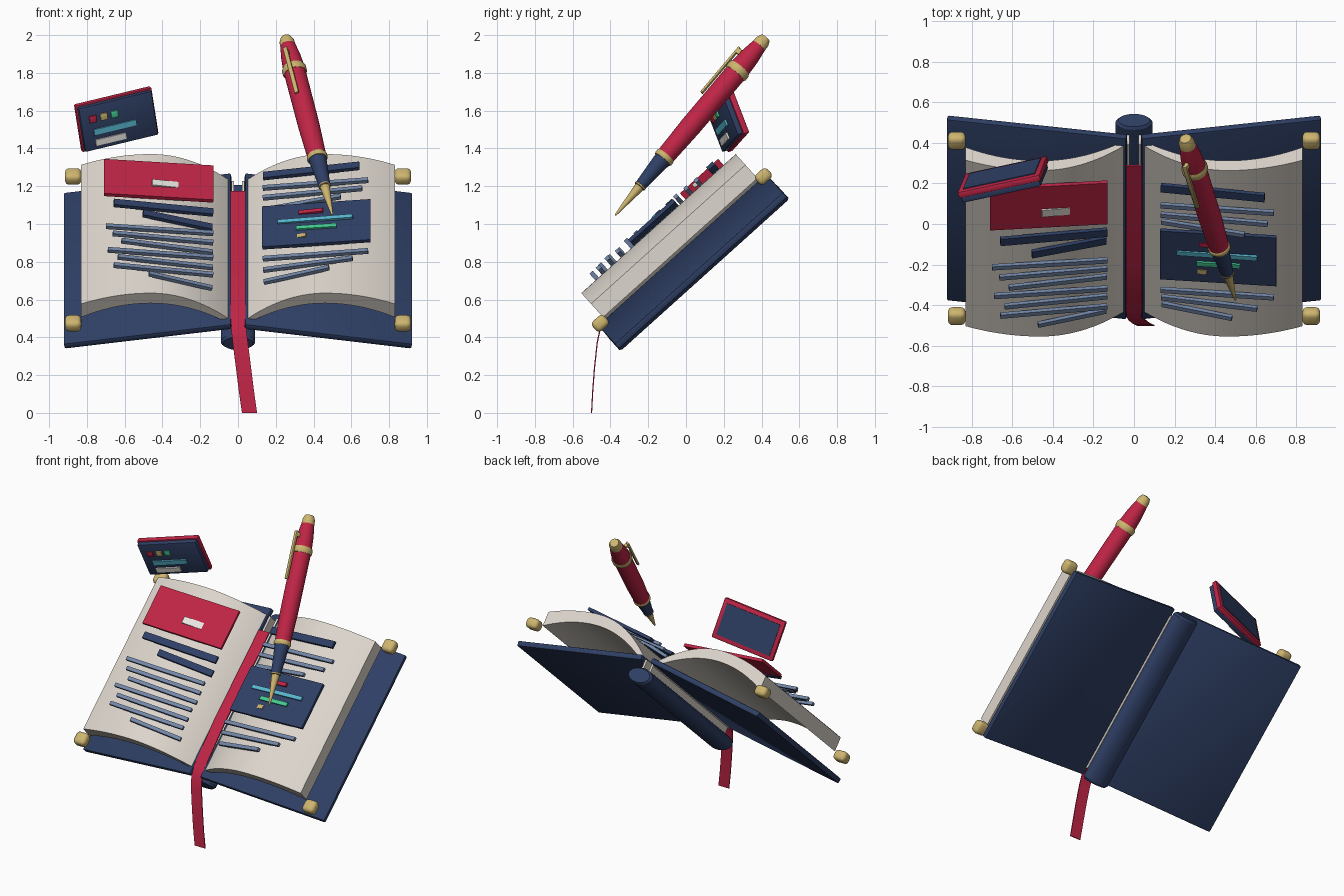
import bpy, bmesh, math
from mathutils import Matrix, Vector

if "Cube" in bpy.data.objects:
    bpy.data.objects.remove(bpy.data.objects["Cube"])


def material(name, r, g, b):
    m = bpy.data.materials.new(name)
    m.use_nodes = True
    m.diffuse_color = (r, g, b, 1)
    m.node_tree.nodes["Principled BSDF"].inputs["Base Color"].default_value = (r, g, b, 1)
    return m


NAVY = material("navy", .028, .05, .13)
RED = material("crimson", .52, .018, .06)
CREAM = material("cream paper", .72, .67, .61)
GOLD = material("gold", .61, .46, .16)
SLATE = material("slate blue", .17, .24, .39)
CYAN = material("sky blue", .1, .48, .64)
GREEN = material("mint green", .06, .61, .3)
WHITE = material("off white", .82, .8, .75)


def finish(bm, name, mat, matrix, smooth=False):
    bmesh.ops.recalc_face_normals(bm, faces=bm.faces)
    mesh = bpy.data.meshes.new(name)
    bm.to_mesh(mesh)
    bm.free()
    mesh.materials.append(mat)
    ob = bpy.data.objects.new(name, mesh)
    bpy.context.collection.objects.link(ob)
    ob.matrix_world = matrix
    if smooth:
        bpy.ops.object.select_all(action='DESELECT')
        ob.select_set(True)
        bpy.context.view_layer.objects.active = ob
        bpy.ops.object.shade_smooth_by_angle(angle=math.radians(40))
    return ob


def box(name, mat, matrix, size, bevel=0, segments=2):
    bm = bmesh.new()
    bmesh.ops.create_cube(bm, size=1, matrix=Matrix.Diagonal((*size, 1)))
    if bevel:
        bmesh.ops.bevel(bm, geom=bm.edges[:], offset=bevel, segments=segments,
                        profile=.5, affect='EDGES')
    return finish(bm, name, mat, matrix, bevel > 0)


def lathe(name, mat, matrix, profile, steps=32):
    bm = bmesh.new()
    verts = [bm.verts.new((r, 0, z)) for r, z in profile]
    edges = [bm.edges.new(pair) for pair in zip(verts, verts[1:])]
    bmesh.ops.spin(bm, geom=verts + edges, cent=(0, 0, 0), axis=(0, 0, 1),
                   angle=math.tau, steps=steps, use_merge=True)
    bmesh.ops.remove_doubles(bm, verts=bm.verts, dist=.0001)
    return finish(bm, name, mat, matrix, True)


def sweep(name, mat, matrix, lower, upper, smooth=True):
    """Closed strip between two matching grids: each is a list of point pairs."""
    bm = bmesh.new()
    rings = [[bm.verts.new(p) for p in (*a, *reversed(b))] for a, b in zip(lower, upper)]
    for p, q in zip(rings, rings[1:]):
        for i in range(4):
            j = (i + 1) % 4
            bm.faces.new((p[i], p[j], q[j], q[i]))
    bm.faces.new(rings[0])
    bm.faces.new(rings[-1])
    return finish(bm, name, mat, matrix, smooth)


# Book frame: x across, y up the page, z out of the page
BOOK = Matrix.Rotation(math.radians(42), 4, 'X')
MID = .5625


def place(x, v, n, tilt=0):
    return BOOK @ Matrix.Translation((x, v, n)) @ Matrix.Rotation(tilt, 4, 'Y')


def page_height(x, top, inner, outer):
    d = abs(x) - .46
    return top - (inner if d < 0 else outer) * d * d


# Covers, page blocks, binding strips and corner studs
for side, label in ((1, "left"), (-1, "right")):
    box(label + "_cover", NAVY, place(side * .478, MID, .576, side * math.radians(9)),
        (.895, 1.2, .036), .008)
    xs = [side * (.04 + .79 * i / 28) for i in range(29)]
    low, high = [], []
    for x in xs:
        a, b = page_height(x, .77, .85, .73), page_height(x, .842, 1.08, .56)
        low.append(((x, MID - .55, a), (x, MID + .55, a)))
        high.append(((x, MID - .55, b), (x, MID + .55, b)))
    sweep(label + "_pages", CREAM, BOOK, low, high)
    box(label + "_binding_strip", CREAM, place(side * .028, MID, .6), (.014, 1.1, .1))
    for end, v in (("lower", -.02), ("upper", 1.142)):
        box(f"{label}_{end}_corner_stud", GOLD, place(side * .873, v, .656),
            (.088, .085, .068), .024, 3)

# Spine: flattened rounded rod
lathe("spine", NAVY,
      place(0, MID, .53) @ Matrix.Diagonal((1, 1, .6, 1)) @ Matrix.Rotation(-math.pi / 2, 4, 'X'),
      [(0, -.602), (.078, -.602), (.091, -.588), (.091, .588), (.078, .602), (0, .602)])

# Ribbon bookmark hanging below the book
path = [(0, .29, 1.17), (0, -.2, .73), (0, -.42, .5), (.004, -.452, .44), (.012, -.467, .37),
        (.03, -.482, .23), (.045, -.491, .11), (.061, -.497, 0)]
ribbon_low = [((x - .04, y, z), (x + .04, y, z)) for x, y, z in path]
ribbon_high = [((x - .04, y - .006, z + .004 * (z > 0)), (x + .04, y - .006, z + .004 * (z > 0)))
               for x, y, z in path]
sweep("ribbon_bookmark", RED, Matrix.Identity(4), ribbon_low, ribbon_high)


# Printed blocks lying on the arched pages
def block(name, mat, x, v, width, height, lift=.012, depth=.02):
    slope = math.atan(2 * (.46 - abs(x)))
    n = page_height(x, .842, 1.08, .56) + lift
    box(name, mat, place(x, v, n, -math.copysign(slope, x)), (width, height, depth))


def text_lines(name, side, top, gap, widths):
    for i, w in enumerate(widths):
        block(f"{name}_{i + 1}", SLATE, side * (.13 + w / 2), top - gap * i, w, .024)


block("page_banner", RED, -.42, .89, .58, .272)
block("banner_label", WHITE, -.385, .855, .14, .045, .024, .012)
block("heading_bar_wide", NAVY, -.395, .68, .53, .045)
block("heading_bar_short", NAVY, -.32, .597, .38, .042)
text_lines("right_page_line", -1, .503, .063, (.57, .535, .49, .56, .51, .53, .35))
block("left_page_heading", NAVY, .388, .972, .515, .046)
text_lines("left_page_upper_line", 1, .865, .069, (.56, .53, .42))
text_lines("left_page_lower_line", 1, .305, .067, (.56, .48, .36))
block("diagram_panel", NAVY, .415, .546, .575, .32)
for name, mat, x, v, w in (("red", RED, .385, .635, .13), ("blue", CYAN, .408, .571, .4),
                           ("green", GREEN, .415, .51, .215), ("gold", GOLD, .335, .454, .05)):
    block("diagram_bar_" + name, mat, x, v, w, .026, .026, .014)

# Pen: local z runs from nib tip to end cap, clip on local -y side
tip, end = Vector((.5, -.375, 1.045)), Vector((.252, .425, 1.99))
axis = (end - tip).normalized()
out = Vector((-.027, -.054, .039))
out = (out - axis * out.dot(axis)).normalized()
across = axis.cross(out)
PEN = Matrix((across, out, axis)).transposed().to_4x4()
PEN.translation = tip
L = (end - tip).length
lathe("pen_nib", GOLD, PEN, [(0, 0), (.005, .004), (.027, .165 * L), (0, .165 * L)])
lathe("pen_grip", NAVY, PEN, [(0, .16 * L), (.03, .16 * L), (.048, .325 * L), (0, .325 * L)])
lathe("pen_barrel", RED, PEN, [(0, .325 * L), (.05, .325 * L), (.057, .5 * L), (.058, .82 * L),
                               (.052, .89 * L), (.038, .965 * L), (0, .965 * L)])
for name, r, t, w in (("grip_ring", .055, .325, .03), ("nib_ring", .033, .165, .014),
                      ("cap_ring", .065, .81, .042)):
    z = t * L
    lathe("pen_" + name, GOLD, PEN, [(0, z - w / 2), (r - .005, z - w / 2), (r, z - w / 4),
                                     (r, z + w / 4), (r - .005, z + w / 2), (0, z + w / 2)])
lathe("pen_end_cap", GOLD, PEN, [(0, .95 * L), (.041, .95 * L), (.039, .975 * L),
                                 (.028, .995 * L), (0, L)])
box("pen_clip", GOLD, PEN @ Matrix.Translation((0, .077, .77 * L)), (.024, .014, .32), .004)
box("pen_clip_mount", GOLD, PEN @ Matrix.Translation((0, .06, .88 * L)), (.022, .045, .03), .004)

# Floating card: local x across, y up, z out of the front
w = Vector((.395, .085, .095)).normalized()
h = Vector((-.028, -.09, .24))
h = (h - w * h.dot(w)).normalized()
CARD = Matrix((w, h, w.cross(h))).transposed().to_4x4()
CARD.translation = (-.64, .215, 1.55)


def card_part(name, mat, x, y, z, size, bevel=0):
    box(name, mat, CARD @ Matrix.Translation((x, y, z)), size, bevel)


card_part("card_frame", RED, 0, 0, -.017, (.425, .268, .034), .008)
card_part("card_face", NAVY, 0, 0, .012, (.405, .25, .034), .006)
card_part("card_back_panel", NAVY, 0, 0, -.035, (.37, .21, .008))
for name, mat, x in (("red", RED, -.136), ("gold", GOLD, -.075), ("green", GREEN, -.016)):
    card_part("card_button_" + name, mat, x, .05, .033, (.04, .04, .014), .005)
card_part("card_bar_blue", CYAN, -.024, -.025, .033, (.235, .034, .012))
card_part("card_bar_white", WHITE, -.056, -.085, .033, (.17, .036, .012))
